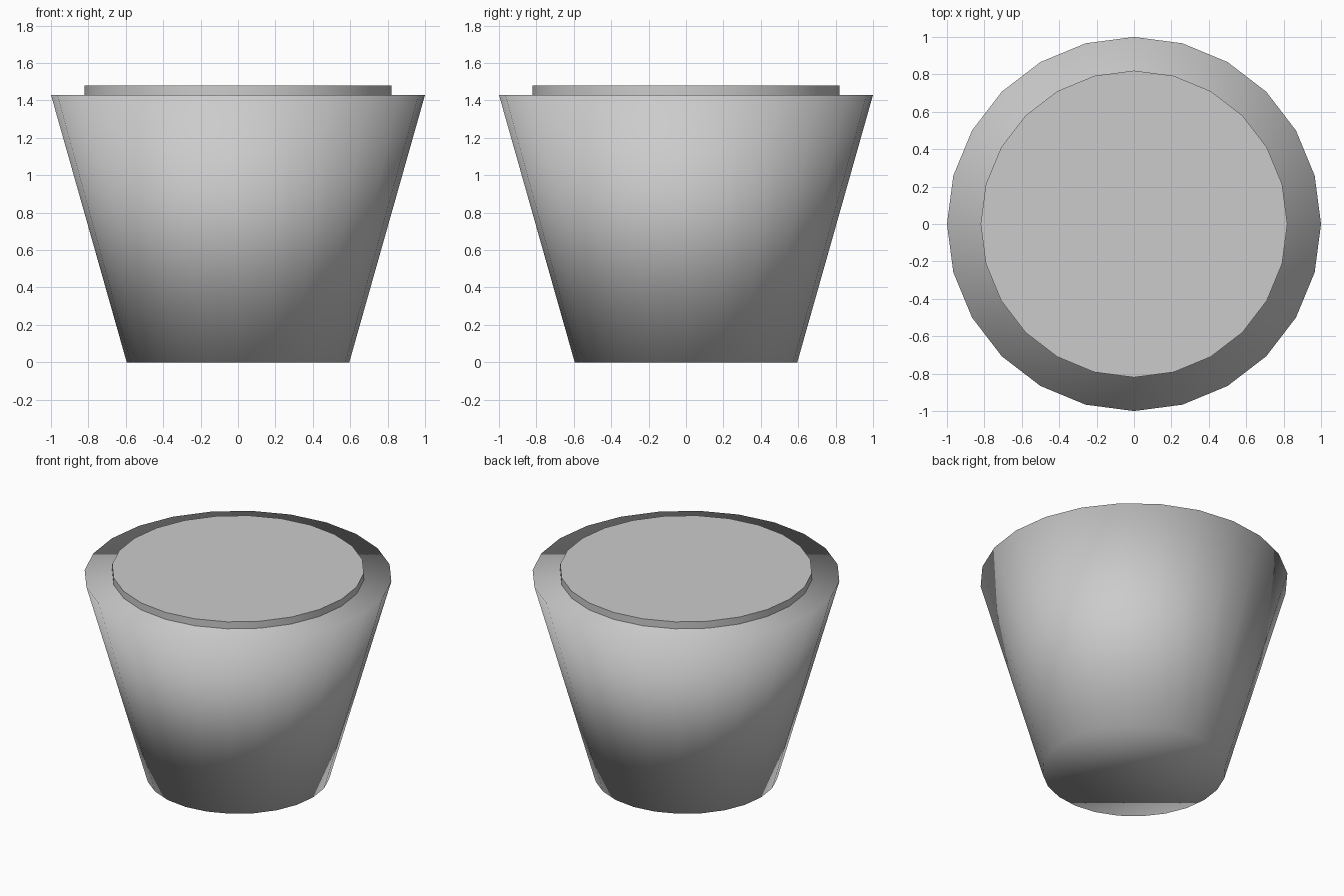
import bpy
import bmesh
import math
from mathutils import Matrix

SIDES = 24

# Remove the default cube
cube = bpy.data.objects.get("Cube")
if cube:
    bpy.data.objects.remove(cube, do_unlink=True)

# Single grey material
grey = bpy.data.materials.new("plain grey")
grey.use_nodes = True
colour = (0.6, 0.6, 0.6, 1)
grey.diffuse_color = colour
grey.node_tree.nodes["Principled BSDF"].inputs["Base Color"].default_value = colour


def frustum(name, r_bottom, r_top, z_bottom, z_top):
    """Capped, smooth-shaded cone section standing between two heights."""
    bm = bmesh.new()
    bmesh.ops.create_cone(
        bm, cap_ends=True, segments=SIDES,
        radius1=r_bottom, radius2=r_top, depth=z_top - z_bottom,
        matrix=Matrix.Translation((0, 0, (z_bottom + z_top) / 2)))
    for face in bm.faces:
        face.smooth = True
    mesh = bpy.data.meshes.new(name)
    bm.to_mesh(mesh)
    bm.free()
    mesh.materials.append(grey)
    obj = bpy.data.objects.new(name, mesh)
    bpy.context.collection.objects.link(obj)
    return obj


# Tapered pot body, softly shaded over its rims
frustum("pot_body", 0.595, 1.0, 0, 1.43)

# Raised disc on the pot, with a crisp flat top
disc = frustum("top_disc", 0.82, 0.82, 1.42, 1.48)
bpy.ops.object.select_all(action="DESELECT")
disc.select_set(True)
bpy.context.view_layer.objects.active = disc
bpy.ops.object.shade_smooth_by_angle(angle=math.radians(40))
